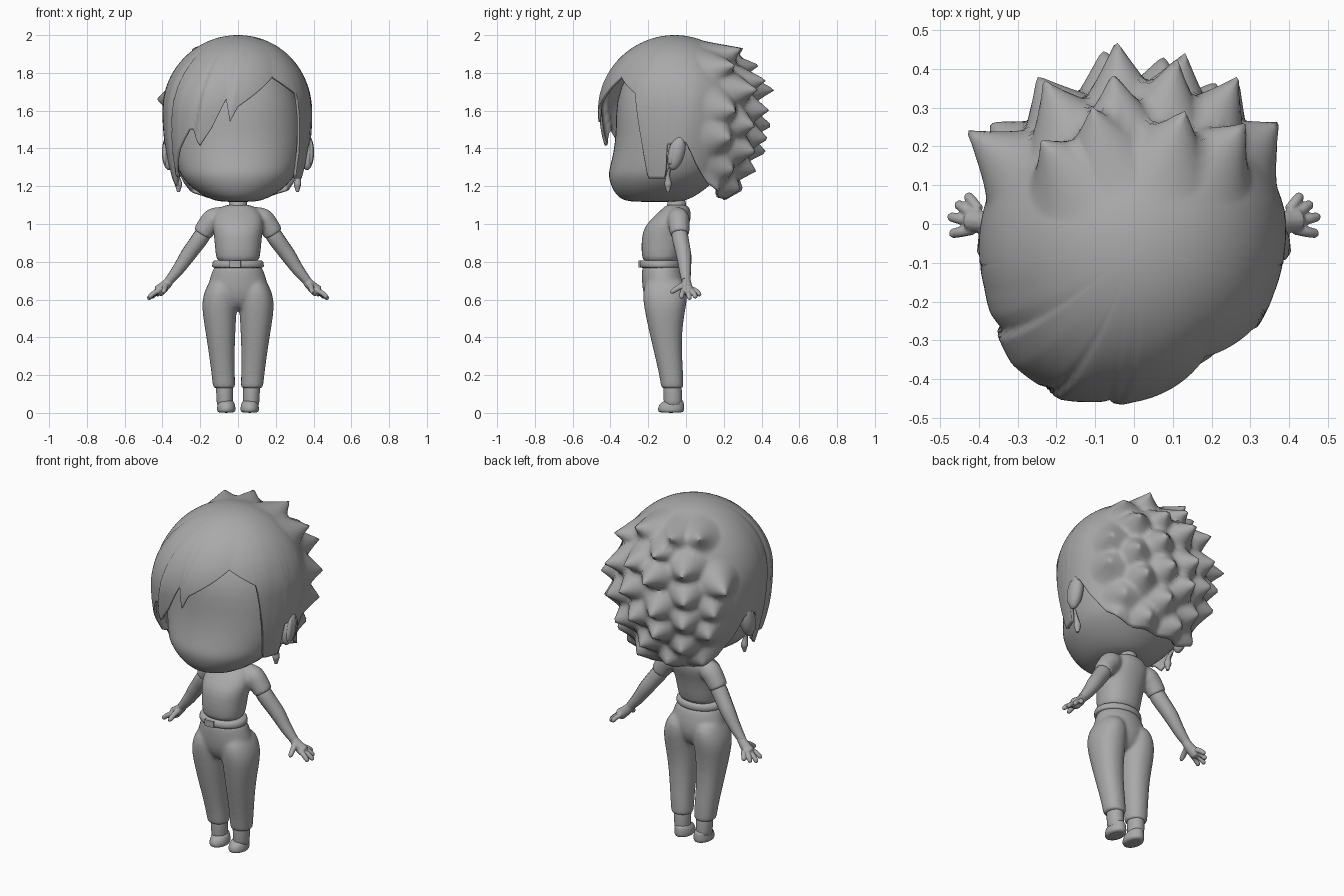
import bpy, bmesh, math
from math import sin, cos, radians
from mathutils import Vector

cube = bpy.data.objects.get("Cube")
if cube:
    bpy.data.objects.remove(cube)

clay = bpy.data.materials.new("plain_grey")
clay.use_nodes = True
GREY = (0.4, 0.4, 0.4, 1)
clay.diffuse_color = GREY
clay.node_tree.nodes["Principled BSDF"].inputs["Base Color"].default_value = GREY


def select(objects):
    bpy.ops.object.select_all(action="DESELECT")
    for obj in objects:
        obj.select_set(True)
    bpy.context.view_layer.objects.active = objects[0]


def finish(obj, mirror=False, subdiv=0, angle=60):
    """Shared material, symmetry and smooth shading."""
    obj.data.materials.append(clay)
    if mirror:
        obj.modifiers.new("mirror", "MIRROR").use_mirror_merge = False
    if subdiv:
        obj.modifiers.new("round", "SUBSURF").levels = subdiv
        obj.modifiers["round"].render_levels = subdiv
    select([obj])
    bpy.ops.object.shade_smooth_by_angle(angle=radians(angle))
    return obj


def fuse(name, objects, voxel, smoothing):
    """Weld overlapping parts into one soft garment."""
    select(objects)
    bpy.ops.object.convert(target="MESH")
    bpy.ops.object.join()
    obj = bpy.context.view_layer.objects.active
    obj.name = name
    weld = obj.modifiers.new("weld", "REMESH")
    weld.mode, weld.voxel_size, weld.use_smooth_shade = "VOXEL", voxel, True
    obj.modifiers.new("soften", "SMOOTH").iterations = smoothing


def mesh_object(name, bm):
    bmesh.ops.recalc_face_normals(bm, faces=bm.faces)
    mesh = bpy.data.meshes.new(name)
    bm.to_mesh(mesh)
    bm.free()
    obj = bpy.data.objects.new(name, mesh)
    bpy.context.collection.objects.link(obj)
    return obj


def bridge(bm, a, b):
    for i in range(len(a)):
        j = (i + 1) % len(a)
        bm.faces.new((a[i], a[j], b[j], b[i]))


def loft(name, rows, power=2, mirror=False, subdiv=1, sides=24):
    """Stack rounded rings given as z, x range, y range."""
    bm, rings = bmesh.new(), []
    for z, x0, x1, y0, y1 in rows:
        ring = []
        for i in range(sides):
            a = math.tau * i / sides
            c, s = [math.copysign(abs(v) ** (2 / power), v) for v in (cos(a), sin(a))]
            ring.append(bm.verts.new(((x0 + x1) / 2 + c * (x1 - x0) / 2,
                                      (y0 + y1) / 2 + s * (y1 - y0) / 2, z)))
        rings.append(ring)
    for a, b in zip(rings, rings[1:]):
        bridge(bm, a, b)
    bm.faces.new(rings[0])
    bm.faces.new(rings[-1])
    return finish(mesh_object(name, bm), mirror, subdiv)


def tube(name, points, radii):
    """Mirrored round limb along a path, with a radius at every point."""
    curve = bpy.data.curves.new(name, "CURVE")
    curve.dimensions, curve.bevel_depth, curve.bevel_resolution = "3D", 1, 4
    curve.use_fill_caps, curve.resolution_u = True, 6
    spline = curve.splines.new("BEZIER")
    spline.bezier_points.add(len(points) - 1)
    for p, co, r in zip(spline.bezier_points, points, radii):
        p.co, p.radius = co, r
        p.handle_left_type = p.handle_right_type = "AUTO"
    temp = bpy.data.objects.new(name + "_path", curve)
    bpy.context.collection.objects.link(temp)
    bpy.context.view_layer.update()
    mesh = bpy.data.meshes.new_from_object(temp.evaluated_get(bpy.context.evaluated_depsgraph_get()))
    bpy.data.objects.remove(temp)
    obj = bpy.data.objects.new(name, mesh)
    bpy.context.collection.objects.link(obj)
    return finish(obj, mirror=True)


def ear_part(name, center, size):
    bm = bmesh.new()
    bmesh.ops.create_uvsphere(bm, u_segments=24, v_segments=14, radius=1)
    for v in bm.verts:
        p = Vector(a * b for a, b in zip(v.co, size))
        v.co = p + Vector(center) + Vector((0, p.z * .2, 0))
    finish(mesh_object(name, bm), mirror=True)


def sym(z, w, y0, y1):
    return z, -w, w, y0, y1


# Head, ears and earrings
loft("head", [sym(1.115, .09, -.3, -.03), sym(1.135, .16, -.355, .03), sym(1.18, .235, -.39, .1),
              sym(1.24, .295, -.412, .17), sym(1.28, .315, -.412, .2), sym(1.34, .335, -.395, .23),
              sym(1.42, .35, -.38, .25), sym(1.52, .35, -.372, .27), sym(1.65, .335, -.375, .26),
              sym(1.8, .26, -.32, .2), sym(1.92, .12, -.2, .1)], power=2.1)
ear_part("ear", (.365, -.05, 1.38), (.038, .045, .095))
ear_part("ear_rim", (.385, -.07, 1.38), (.015, .02, .065))
tube("earring", [(.345, -.085, 1.3), (.325, -.095, 1.26), (.315, -.095, 1.21), (.315, -.095, 1.17)],
     [.006, .01, .02, .008])

# Hair: a domed shell cut to a jagged hairline
CENTRE_Y, DOME, EQUATOR = -.06, .4, 1.6
ARC = DOME * math.pi / 2
# angle from the front, lowest height, fullness
HAIRLINE = [(-180, 1.13, 1), (-146, 1.14, 1), (-120, 1.22, 1), (-108, 1.32, 1), (-99, 1.43, 1),
            (-84, 1.42, 1), (-82, 1.25, 1), (-72, 1.2, 1.02), (-64, 1.25, 1), (-62, 1.25, 1.05),
            (-50, 1.38, 1.09), (-37, 1.5, 1.08), (-34, 1.5, 1.05), (-32, 1.46, 1.09),
            (-29, 1.41, 1.09), (-20, 1.5, 1.05), (-9, 1.66, 1.01), (-6, 1.54, 1.02), (0, 1.62, 1),
            (33, 1.78, .92), (56, 1.69, .95), (62, 1.42, .95), (65, 1.24, .95), (82, 1.24, .97),
            (84, 1.42, .97), (99, 1.43, 1), (108, 1.32, 1), (120, 1.22, 1), (146, 1.14, 1), (180, 1.13, 1)]


def hairline(t, column):
    t = (t + 180) % 360 - 180
    for a, b in zip(HAIRLINE, HAIRLINE[1:]):
        if a[0] <= t <= b[0]:
            f = (t - a[0]) / (b[0] - a[0])
            return a[column] + (b[column] - a[column]) * f


def reach(z):
    """Length down the dome from the crown to a height."""
    return DOME * math.acos((z - EQUATOR) / DOME) if z > EQUATOR else ARC + EQUATOR - z


def hair_point(t, l, full=1):
    back = max(0, -cos(radians(t)))
    if l < ARC:
        r, z = DOME * sin(l / DOME), EQUATOR + DOME * cos(l / DOME)
    else:
        z = EQUATOR + ARC - l
        r = DOME - (.375 + .3 * back) * (l - ARC) ** 2
    r *= 1 + (full - 1) * min(1, l / ARC)
    return Vector((r * sin(radians(t)), CENTRE_Y - r * cos(radians(t)), z))


# Spike rows down the back: tip height, tip distance, angles from the back
SPIKES = [(1.93, .38, (-42, -17, 21)), (1.84, .45, (-7, 43)), (1.76, .5, (-29, 13)),
          (1.71, .53, (-5, 32)), (1.66, .56, (-56,)), (1.6, .52, (-30, 15, 50)),
          (1.52, .52, (-50, -9, 33)), (1.45, .5, (-29, 9, 52)), (1.38, .49, (-47, -9, 27)),
          (1.28, .43, (-27, 6, 42)), (1.18, .37, (-45, -13, 20, 50))]
spikes = []
for z, dist, angles in SPIKES:
    for a in angles:
        base = hair_point(180 - a, reach(min(z + .015, 1.91)))
        d = dist * (1 - .0012 * abs(a))
        tip = Vector((d * sin(radians(a)), CENTRE_Y + d * cos(radians(a)) + .01, z))
        spikes.append((base, tip - base))


def spiked(p):
    best = Vector()
    for base, push in spikes:
        d = (p - base).length / .125
        if d < 1:
            move = push * (1 - d) ** 1.45
            if move.length > best.length:
                best = move
    return p + best


COLS, ROWS = 240, 60
bm = bmesh.new()
rings = []
for j in range(ROWS + 1):
    u = .02 + .98 * j / ROWS
    ring = []
    for i in range(COLS):
        t = -180 + 360 * i / COLS
        full = hairline(t - 18 * (1 - u), 2)
        ring.append(bm.verts.new(spiked(hair_point(t, u * reach(hairline(t, 1)), full))))
    rings.append(ring)
for a, b in zip(rings, rings[1:]):
    bridge(bm, a, b)
bm.faces.new(rings[0])
hair = mesh_object("hair", bm)
shell = hair.modifiers.new("thickness", "SOLIDIFY")
shell.thickness, shell.offset = .015, -1
finish(hair, angle=70)

# Neck, shirt and belt
loft("neck", [sym(1.03, .06, -.11, .01), sym(1.08, .048, -.1, 0), sym(1.16, .05, -.1, 0)])
torso = loft("torso", [sym(.775, .118, -.232, -.035), sym(.86, .12, -.238, -.02),
                       sym(.95, .13, -.235, 0), sym(1.0, .138, -.21, .02), sym(1.05, .13, -.162, .03),
                       sym(1.085, .1, -.12, .02), sym(1.105, .06, -.105, .005)], power=2.2)
sleeve = tube("sleeve", [(.07, -.045, 1.05), (.13, -.04, 1.025), (.165, -.036, .985), (.19, -.033, .945)],
              [.045, .06, .056, .052])
fuse("shirt", [torso, sleeve], .008, 8)
loft("belt", [sym(.765, .134, -.24, -.028), sym(.772, .14, -.247, -.022),
              sym(.802, .136, -.246, -.024), sym(.81, .128, -.238, -.03)])
loft("belt_buckle", [(.77, -.045, .015, -.252, -.235), (.806, -.045, .015, -.252, -.235)],
     power=6, subdiv=0)

# Trousers, ankles and shoes
hips = loft("hips", [sym(.54, .04, -.17, -.06), sym(.58, .13, -.21, -.02), sym(.64, .168, -.23, 0),
                     sym(.7, .155, -.235, -.005), sym(.76, .134, -.235, -.02), sym(.79, .122, -.23, -.035)])
leg = loft("leg", [(.128, .016, .132, -.131, -.014), (.135, .015, .133, -.132, -.014),
                   (.2, .016, .14, -.142, -.014), (.3, .018, .153, -.165, -.02), (.42, .014, .171, -.194, -.022),
                   (.52, .008, .188, -.215, -.008), (.6, .003, .193, -.23, .008),
                   (.67, .008, .168, -.227, .008), (.72, .035, .135, -.19, -.03)], power=2.2, mirror=True)
fuse("trousers", [leg, hips], .009, 10)
loft("ankle", [(.03, .027, .113, -.118, -.02), (.06, .027, .113, -.118, -.02),
               (.14, .026, .118, -.122, -.022), (.16, .03, .115, -.12, -.026)], mirror=True)
loft("shoe", [(0, .018, .108, -.143, -.015), (.012, .012, .112, -.15, -.01),
              (.04, .014, .11, -.147, -.01), (.06, .022, .105, -.125, -.012),
              (.072, .035, .098, -.095, -.02)], mirror=True)

# Arms and hands
tube("arm", [(.15, -.04, 1.0), (.2, -.03, .925), (.265, -.012, .835), (.32, -.005, .755), (.365, 0, .7)],
     [.04, .045, .041, .032, .024])
palm = tube("palm", [(.35, 0, .715), (.385, .004, .675), (.42, .01, .645), (.435, .012, .635)],
            [.022, .028, .032, .015])
knuckles = [(.4, .036, .655), (.415, .025, .65), (.42, .006, .645), (.415, -.014, .65)]
tips = [(.432, .077, .622), (.459, .054, .61), (.479, .02, .603), (.475, -.026, .61)]
fingers = []
for start, end in zip(knuckles, tips):
    middle = Vector(start).lerp(end, .55) + Vector((0, 0, .004))
    fingers.append(tube("finger", [start, middle, Vector(start).lerp(end, .88), end],
                        [.014, .014, .0125, .006]))
thumb = tube("thumb", [(.38, -.005, .68), (.388, -.045, .66), (.393, -.072, .642), (.395, -.082, .636)],
             [.018, .015, .013, .006])
fuse("hands", [palm, thumb] + fingers, .004, 3)
